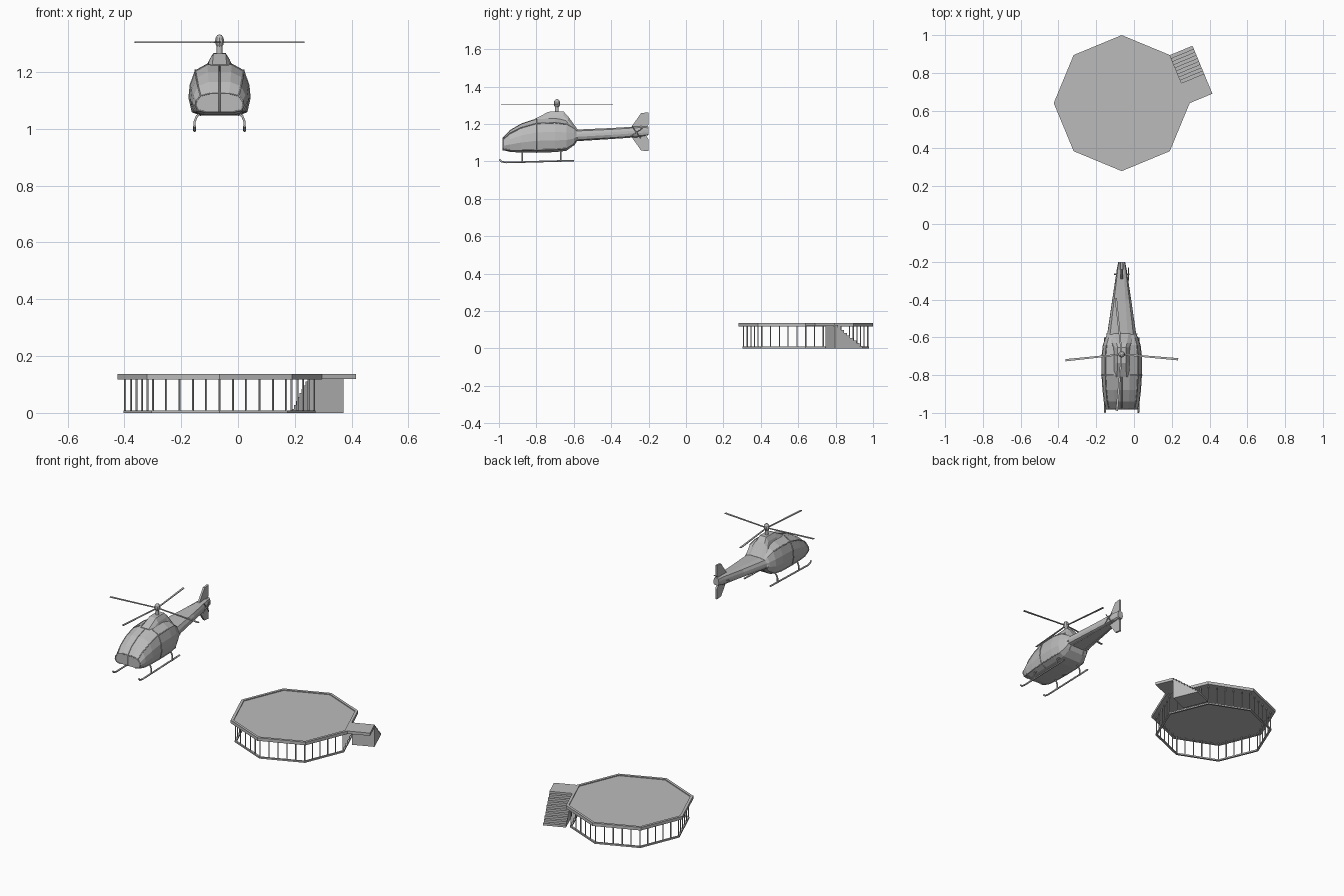
import bpy, bmesh, math
from mathutils import Vector

cube = bpy.data.objects.get("Cube")
if cube:
    bpy.data.objects.remove(cube, do_unlink=True)

grey = bpy.data.materials.new("plain grey")
grey.use_nodes = True
grey.diffuse_color = (0.5, 0.5, 0.5, 1)
grey.node_tree.nodes["Principled BSDF"].inputs["Base Color"].default_value = (0.5, 0.5, 0.5, 1)

CX = -0.065      # shared centre line
PAD_Y = 0.64     # pad centre


def add_object(name, data):
    data.materials.append(grey)
    obj = bpy.data.objects.new(name, data)
    bpy.context.collection.objects.link(obj)
    return obj


def from_bmesh(name, bm):
    bmesh.ops.recalc_face_normals(bm, faces=bm.faces)
    mesh = bpy.data.meshes.new(name)
    bm.to_mesh(mesh)
    bm.free()
    return add_object(name, mesh)


def loft(name, rings, closed=False):
    """Skin a list of equal-length rings; cap the ends unless closed."""
    bm = bmesh.new()
    loops = [[bm.verts.new(p) for p in ring] for ring in rings]
    pairs = list(zip(loops, loops[1:]))
    if closed:
        pairs.append((loops[-1], loops[0]))
    else:
        bm.faces.new(loops[0])
        bm.faces.new(loops[-1])
    n = len(loops[0])
    for a, b in pairs:
        for i in range(n):
            j = (i + 1) % n
            bm.faces.new((a[i], a[j], b[j], b[i]))
    return from_bmesh(name, bm)


def extrude(name, points, offset):
    return loft(name, [points, [Vector(p) + Vector(offset) for p in points]])


def tube(name, paths, radius, sides=1):
    curve = bpy.data.curves.new(name, "CURVE")
    curve.dimensions = "3D"
    curve.bevel_depth = radius
    curve.bevel_resolution = sides
    curve.use_fill_caps = True
    for path in paths:
        spline = curve.splines.new("POLY")
        spline.points.add(len(path) - 1)
        for p, co in zip(spline.points, path):
            p.co = (*co, 1)
    return add_object(name, curve)


def octagon(r, z):
    return [Vector((CX + r * math.cos(k * math.pi / 4),
                    PAD_Y + r * math.sin(k * math.pi / 4), z)) for k in range(8)]


def octagon_ring(name, inner, outer, z0, z1):
    loft(name, [octagon(inner, z0), octagon(outer, z0),
                octagon(outer, z1), octagon(inner, z1)], closed=True)


# Landing pad: deck, raised rim and ground ring
loft("pad_deck", [octagon(0.345, 0.12), octagon(0.345, 0.132)])
octagon_ring("pad_rim", 0.343, 0.36, 0.118, 0.137)
octagon_ring("ground_ring", 0.326, 0.338, 0, 0.009)

# Pad posts, five bays on every side
corners = octagon(0.332, 0)
posts = []
for k in range(8):
    for s in range(5):
        foot = corners[k].lerp(corners[(k + 1) % 8], s / 5)
        posts.append([foot, foot + Vector((0, 0, 0.122))])
tube("pad_posts", posts, 0.0035)

# Side landing and stairs, running along one edge of the pad
rim = octagon(0.36, 0)
start, along = rim[0], (rim[1] - rim[0]).normalized()
outward = Vector((along.y, -along.x, 0)) * 0.13


def stair_point(t, z):
    return start + along * t + Vector((0, 0, z))


extrude("stair_landing", [stair_point(*p) for p in
        ((0, 0.12), (0.115, 0.12), (0.115, 0.137), (0, 0.137))], outward)
STEPS, RUN, TOP = 9, 0.16, 0.125
profile = [stair_point(0.115, 0), stair_point(0.115, TOP)]
for i in range(STEPS):
    t = 0.115 + RUN * (i + 1) / STEPS
    profile.append(stair_point(t, TOP * (STEPS - i) / STEPS))
    profile.append(stair_point(t, TOP * (STEPS - i - 1) / STEPS))
profile.pop()
profile.append(stair_point(0.115 + RUN, 0))
extrude("stairs", profile, outward)

# Fuselage and boom: y, half width, bottom, top
SHAPE = [(0.6, 0), (0.9, 0.08), (1, 0.35), (0.96, 0.6), (0.8, 0.87), (0.4, 1)]
SECTIONS = [(-0.978, .085, 1.06, 1.125), (-0.94, .095, 1.05, 1.165),
            (-0.88, .102, 1.047, 1.2), (-0.8, .107, 1.047, 1.226),
            (-0.7, .107, 1.049, 1.23), (-0.64, .1, 1.056, 1.22),
            (-0.6, .086, 1.085, 1.19), (-0.585, .077, 1.11, 1.17),
            (-0.4, .05, 1.122, 1.178), (-0.24, .026, 1.133, 1.188),
            (-0.2, .018, 1.14, 1.185)]


def hull(i, j, side=1):
    y, w, lo, hi = SECTIONS[i]
    fx, fz = SHAPE[j]
    return Vector((CX + side * fx * w, y, lo + fz * (hi - lo)))


count = len(SHAPE)
loft("fuselage", [[hull(i, j) for j in range(count)] +
                  [hull(i, j, -1) for j in reversed(range(count))]
                  for i in range(len(SECTIONS))])

# Window frames and trim along the hull edges
frames = [[(CX, SECTIONS[0][0], SECTIONS[0][2])] + [(CX, s[0], s[3]) for s in SECTIONS[:4]],
          [hull(0, 5), hull(0, 5, -1)]]
for side in (-1, 1):
    frames.append([hull(i, 4, side) for i in range(6)])
    frames.append([hull(i, 1, side) for i in range(6)])
    frames.append([hull(i, 0, side) for i in range(6, 10)])
    for i in (0, 3):
        frames.append([hull(i, j, side) for j in range(count)])
tube("window_frames", frames, 0.003)

# Engine cowling
cowl = [(-0.81, .042, 1.2, 1.226), (-0.735, .036, 1.2, 1.265), (-0.655, .036, 1.2, 1.267),
        (-0.63, .046, 1.18, 1.24), (-0.58, .06, 1.12, 1.171)]
loft("engine_cowling", [[(CX + fx * w, y, lo + fz * (hi - lo)) for fx, fz in
     ((1.4, 0), (1, 0.65), (0.6, 1), (-0.6, 1), (-1, 0.65), (-1.4, 0))]
     for y, w, lo, hi in cowl])

# Rotor mast, hub and four blades
HUB = Vector((CX, -0.69, 1.305))
tube("rotor_mast", [[HUB - Vector((0, 0, 0.05)), HUB]], 0.011)
bm = bmesh.new()
bmesh.ops.create_uvsphere(bm, u_segments=10, v_segments=6, radius=0.017)
bmesh.ops.scale(bm, vec=(1, 1, 1.4), verts=bm.verts)
bmesh.ops.translate(bm, vec=HUB + Vector((0, 0, 0.004)), verts=bm.verts)
from_bmesh("rotor_hub", bm)
for n, angle in enumerate((-5, 96, 186, 265)):
    a = math.radians(angle)
    reach, across = Vector((math.cos(a), math.sin(a), 0)), Vector((-math.sin(a), math.cos(a), 0))
    root = HUB - Vector((0, 0, 0.002))
    extrude(f"rotor_blade_{n + 1}", [root + reach * r + across * w for r, w in
            ((0, -0.004), (0.3, -0.006), (0.3, 0.006), (0, 0.004))], (0, 0, 0.004))

# Upper and lower tail fins, swept back
for name, flip in (("upper_tail_fin", 1), ("lower_tail_fin", -1)):
    extrude(name, [(CX - 0.006, y, 1.158 + flip * h) for y, h in
            ((-0.3, 0.015), (-0.24, 0.1), (-0.2, 0.104), (-0.2, 0.04), (-0.22, 0.01))],
            (0.012, 0, 0))

# Tail rotor on its axle
axle = Vector((CX, -0.265, 1.155))
tube("tail_rotor_axle", [[axle - Vector((0.042, 0, 0)), axle + Vector((0.042, 0, 0))]], 0.004)
arms = []
for angle in (35, 125):
    a = math.radians(angle)
    d = Vector((0, math.cos(a), math.sin(a))) * 0.04
    c = axle + Vector((0.036, 0, 0))
    arms.append([c - d, c + d])
tube("tail_rotor_blades", arms, 0.003)

# Skids and bent struts
for side, label in ((1, "left"), (-1, "right")):
    x = CX + side * 0.088
    tube(f"{label}_skid", [[(x, -0.997, 1.01), (x, -0.985, 0.998), (x, -0.96, 0.994),
                            (x, -0.6, 1.004)]], 0.005)
    tube(f"{label}_skid_struts", [[(CX + side * 0.06, y, 1.06), (CX + side * 0.08, y, 1.045),
                                   (x, y, 1.025), (x, y, 0.998)] for y in (-0.875, -0.67)], 0.0045)
